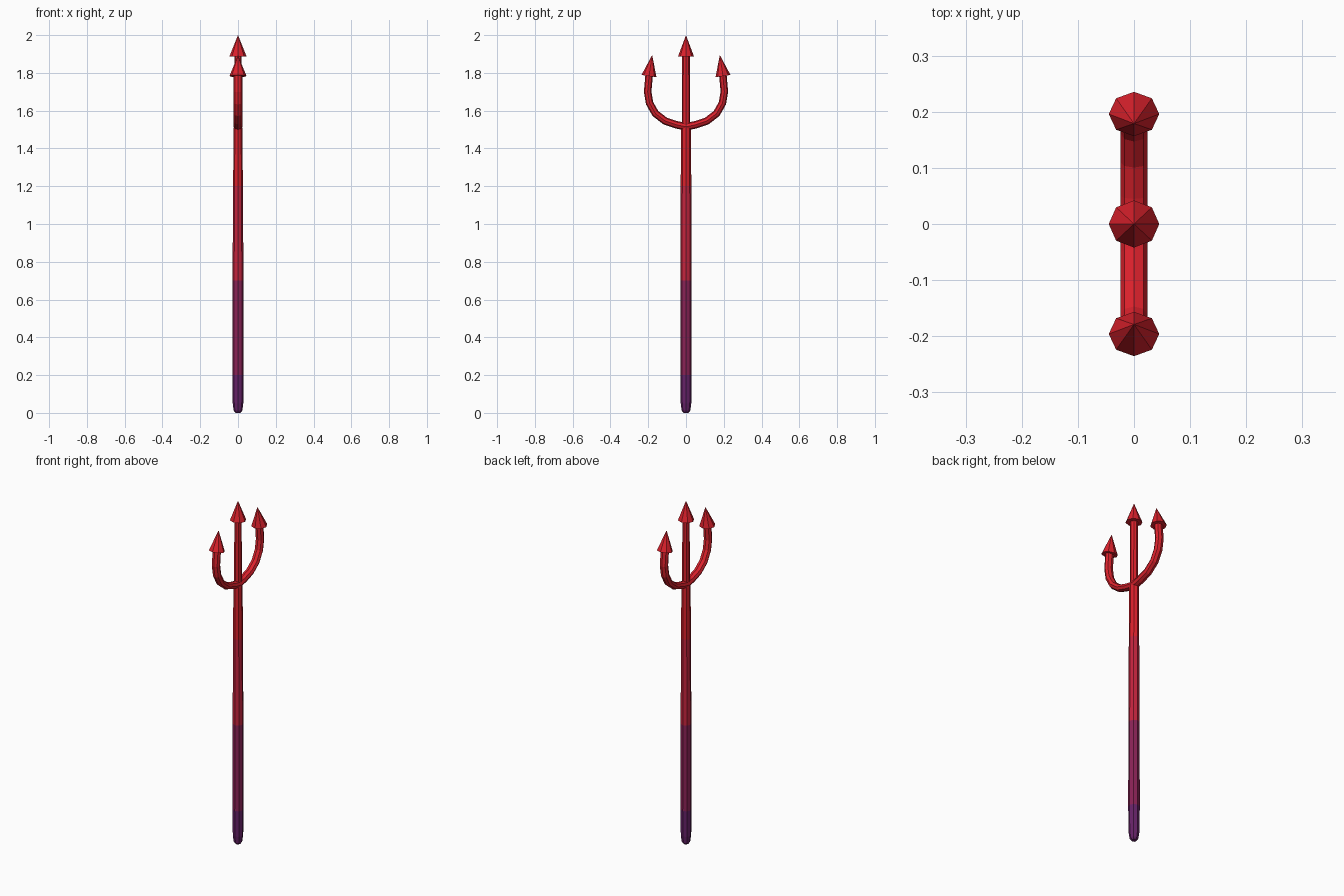
import bpy, bmesh, math
from mathutils import Vector

if "Cube" in bpy.data.objects:
    bpy.data.objects.remove(bpy.data.objects["Cube"])

SIDES = 8


def material(name, rgb):
    m = bpy.data.materials.new(name)
    lin = [(c / 255 / 12.92) if c < 10 else ((c / 255 + 0.055) / 1.055) ** 2.4 for c in rgb]
    m.diffuse_color = (*lin, 1)
    m.use_nodes = True
    m.node_tree.nodes["Principled BSDF"].inputs["Base Color"].default_value = m.diffuse_color
    return m


red = material("bright red", (220, 33, 44))
crimson = material("crimson", (196, 36, 62))
plum = material("plum", (138, 34, 86))
purple = material("purple", (102, 34, 104))


def tube(name, path, mats, rule=None):
    """Sweep a ring along path points (y, z, radius_x, radius_in_plane); radius 0 makes a tip."""
    bm = bmesh.new()
    pts = [Vector((0, p[0], p[1])) for p in path]
    rings = []
    for i, p in enumerate(path):
        t = (pts[min(i + 1, len(pts) - 1)] - pts[max(i - 1, 0)]).normalized()
        side = Vector((0, t.z, -t.y))
        ring = []
        for k in range(SIDES):
            a = 2 * math.pi * k / SIDES
            ring.append(bm.verts.new(pts[i] + Vector((math.cos(a) * p[2], 0, 0))
                                     + side * math.sin(a) * p[3]))
        rings.append(ring)
    for a, b in zip(rings, rings[1:]):
        for k in range(SIDES):
            n = (k + 1) % SIDES
            bm.faces.new((a[k], a[n], b[n], b[k]))
    bm.faces.new(rings[0][::-1])
    bm.faces.new(rings[-1])
    bmesh.ops.remove_doubles(bm, verts=bm.verts, dist=1e-5)
    bmesh.ops.recalc_face_normals(bm, faces=bm.faces)
    if rule:
        for f in bm.faces:
            f.material_index = rule(f.calc_center_median().z)
    me = bpy.data.meshes.new(name)
    bm.to_mesh(me)
    bm.free()
    for m in mats:
        me.materials.append(m)
    ob = bpy.data.objects.new(name, me)
    bpy.context.collection.objects.link(ob)
    return ob


# Shaft: rounded foot, slight taper, colour bands by height
shaft = [(0, z, rx, ry) for z, rx, ry in (
    (0.0, 0.014, 0.014), (0.012, 0.023, 0.023), (0.05, 0.028, 0.028), (0.2, 0.03, 0.03),
    (0.7, 0.029, 0.029), (1.2, 0.026, 0.028), (1.5, 0.023, 0.027), (1.53, 0.021, 0.022))]
tube("shaft", shaft, [purple, plum, crimson, red],
     lambda z: sum(z > h for h in (0.2, 0.7, 1.2)))

# Middle prong and its point
tube("middle_prong", [(0, 1.52, 0.021, 0.022), (0, 1.9, 0.019, 0.02)], [red])
tube("middle_point", [(0, 1.888, 0.045, 0.042), (0, 2.0, 0, 0)], [red])

# Curved side prongs and their inward-leaning points
curve = [(0.0, 1.515), (0.05, 1.525), (0.11, 1.545), (0.162, 1.585), (0.193, 1.64),
         (0.203, 1.7), (0.195, 1.79)]
for label, s in (("right", 1), ("left", -1)):
    tube(label + "_prong", [(s * y, z, 0.024, 0.02) for y, z in curve], [red])
    tube(label + "_point", [(s * 0.196, 1.783, 0.045, 0.04), (s * 0.179, 1.895, 0, 0)], [red])
